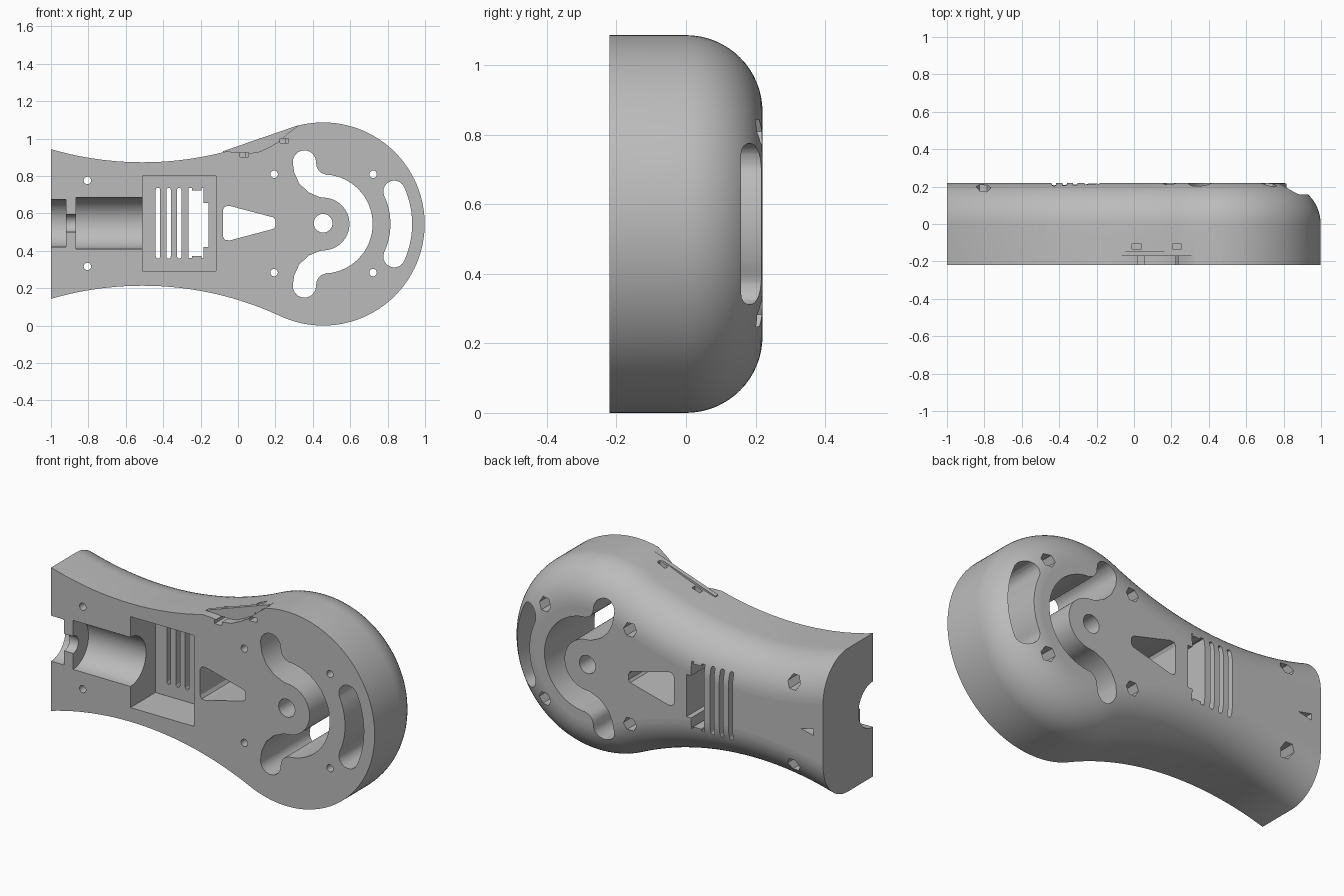
import bpy, bmesh, math
from mathutils import Vector

cube = bpy.data.objects.get("Cube")
if cube:
    bpy.data.objects.remove(cube, do_unlink=True)

MID = 0.543                 # height of the mirror line
FRONT, BACK = -0.22, 0.22
HEAD_X, HEAD_R = 0.455, 0.543
WAIST_X, WAIST_R, WAIST_HALF = -0.51, 1.75, 0.33
FILLET = 0.22

grey = bpy.data.materials.new("plain grey")
grey.use_nodes = True
COLOUR = (0.5, 0.5, 0.5, 1)
grey.diffuse_color = COLOUR
grey.node_tree.nodes["Principled BSDF"].inputs["Base Color"].default_value = COLOUR


def loft(name, rings):
    """Solid from equal-length closed rings of 3D points."""
    bm = bmesh.new()
    loops = [[bm.verts.new(p) for p in ring] for ring in rings]
    n = len(loops[0])
    for a, b in zip(loops, loops[1:]):
        for i in range(n):
            j = (i + 1) % n
            bm.faces.new((a[i], a[j], b[j], b[i]))
    bm.faces.new(loops[0])
    bm.faces.new(loops[-1])
    bmesh.ops.recalc_face_normals(bm, faces=bm.faces)
    mesh = bpy.data.meshes.new(name)
    bm.to_mesh(mesh)
    bm.free()
    mesh.materials.append(grey)
    obj = bpy.data.objects.new(name, mesh)
    bpy.context.collection.objects.link(obj)
    return obj


def prism(name, points, y0, y1):
    return loft(name, [[(x, y, z) for x, z in points] for y in (y0, y1)])


def box(name, x0, x1, z0, z1, y0, y1):
    return prism(name, [(x0, z0), (x1, z0), (x1, z1), (x0, z1)], y0, y1)


def circle(x, z, r, n=32, turn=0.0):
    return [(x + r * math.cos(turn + math.tau * i / n),
             z + r * math.sin(turn + math.tau * i / n)) for i in range(n)]


def groove(name, x0, x1, r):
    """Round channel running along x, centred on the front face."""
    return loft(name, [[(x, FRONT + v, z) for v, z in circle(0, MID + 0.004, r, 48)]
                       for x in (x0, x1)])


def stroke(path, r, steps=10):
    """Outline of a round-ended band following a path."""
    path = [Vector(p) for p in path]
    left, right = [], []
    for i, p in enumerate(path):
        t = (path[min(i + 1, len(path) - 1)] - path[max(i - 1, 0)]).normalized()
        side = Vector((-t.y, t.x)) * r
        left.append(p + side)
        right.append(p - side)

    def cap(centre, start):
        out = []
        for k in range(1, steps):
            a = -math.pi * k / steps
            c, s = math.cos(a), math.sin(a)
            out.append(centre + Vector((start.x * c - start.y * s, start.x * s + start.y * c)))
        return out
    return (left + cap(path[-1], left[-1] - path[-1])
            + right[::-1] + cap(path[0], right[0] - path[0]))


def arc(r, a0, a1, n):
    return [(HEAD_X + r * math.cos(a0 + (a1 - a0) * i / n),
             MID + r * math.sin(a0 + (a1 - a0) * i / n)) for i in range(n + 1)]


def outline(inset):
    """Body outline: concave waist arc running tangent into the round head."""
    join = math.asin((HEAD_X - WAIST_X) / (WAIST_R + HEAD_R))
    big = WAIST_R + inset
    start = -math.asin((1 + WAIST_X) / big)
    upper = []
    for i in range(28):
        a = start + (join - start) * i / 28
        upper.append((WAIST_X + big * math.sin(a),
                      WAIST_HALF + WAIST_R - big * math.cos(a)))
    for i in range(41):
        a = math.pi / 2 + join - (math.pi / 2 + join) * i / 40
        upper.append((HEAD_X + (HEAD_R - inset) * math.cos(a),
                      (HEAD_R - inset) * math.sin(a)))
    lower = [(x, -h) for x, h in upper[-2::-1]]
    return [(x, MID + h) for x, h in upper + lower]


# Body shell with a rounded back edge
layers = [(FRONT, 0.0)]
for i in range(17):
    a = math.pi / 2 * i / 16
    layers.append((FILLET * math.sin(a), FILLET * (1 - math.cos(a))))
body = loft("handle_shell", [[(x, y, z) for x, z in outline(d)] for y, d in layers])

cutters = []
OUT0, OUT1 = FRONT - 0.05, BACK + 0.05

# Stepped round channel and rectangular pocket
cutters += [groove("end_channel", -1.05, -0.92, 0.127),
            groove("neck_channel", -0.93, -0.855, 0.048),
            groove("main_channel", -0.865, -0.45, 0.137),
            box("pocket", -0.51, -0.117, 0.292, 0.80, OUT0, 0.0)]

# Vent slots and stepped window
for x in (-0.428, -0.371, -0.314):
    cutters.append(prism("vent_slot", stroke([(x, 0.37), (x, 0.725)], 0.012, 6), -0.05, OUT1))
cutters.append(prism("window", [
    (-0.265, 0.36), (-0.245, 0.36), (-0.245, 0.372), (-0.195, 0.372), (-0.195, 0.36),
    (-0.185, 0.36), (-0.185, 0.42), (-0.157, 0.42), (-0.157, 0.655), (-0.185, 0.655),
    (-0.185, 0.735), (-0.195, 0.735), (-0.195, 0.723), (-0.245, 0.723), (-0.245, 0.735),
    (-0.265, 0.735)], -0.05, OUT1))

# Tapered opening
cutters.append(prism("tapered_opening", [
    (-0.08, 0.475), (-0.07, 0.458), (-0.045, 0.455), (0.19, 0.517), (0.2, 0.53),
    (0.2, 0.565), (0.19, 0.578), (-0.045, 0.64), (-0.07, 0.637), (-0.08, 0.62)], OUT0, OUT1))

# Curved openings and pivot hole in the head
hook = [(0.355, 0.875), (0.36, 0.835), (0.378, 0.796), (0.41, 0.765)]
band = (hook + arc(0.203, math.pi / 2, -math.pi / 2, 32)
        + [(x, 2 * MID - z) for x, z in reversed(hook)])
cutters += [prism("hooked_opening", stroke(band, 0.062), OUT0, OUT1),
            prism("rim_opening", stroke(arc(0.418, 0.43, -0.43, 20), 0.058), OUT0, OUT1),
            prism("pivot_hole", circle(HEAD_X, MID + 0.004, 0.05), OUT0, OUT1)]

# Screw holes with hexagonal recesses at the back
for x, dz in ((-0.805, 0.23), (0.193, 0.263), (0.722, 0.263)):
    for side in (-1, 1):
        z = MID + 0.003 + side * dz
        cutters += [prism("screw_hole", circle(x, z, 0.02, 20), OUT0, OUT1),
                    prism("nut_recess", circle(x, z, 0.04, 6), 0.1, OUT1)]

# Small tapered notch near the open end
cutters.append(prism("back_notch", [(-0.94, MID - 0.018), (-0.94, MID + 0.018),
                                    (-0.86, MID)], 0.12, OUT1))

# Clip recess in the front edge, with two tie tunnels
cutters.append(prism("clip_recess", [
    (-0.09, 0.93), (-0.02, 0.929), (0.05, 0.92), (0.11, 0.928), (0.17, 0.955),
    (0.22, 0.985), (0.27, 1.03), (0.33, 1.075), (0.33, 1.15), (-0.09, 1.15)], OUT0, -0.17))
for x, z in ((0.015, 0.9), (0.23, 0.975)):
    cutters += [box("tie_tunnel", x - 0.025, x + 0.025, z, z + 0.2, -0.135, -0.108),
                box("tie_mouth", x - 0.005, x + 0.04, z, z + 0.024, OUT0, -0.12)]

for cutter in cutters:
    cutter.hide_render = True
    mod = body.modifiers.new("cut", 'BOOLEAN')
    mod.operation = 'DIFFERENCE'
    mod.solver = 'EXACT'
    mod.object = cutter
bpy.context.view_layer.update()
cut_mesh = bpy.data.meshes.new_from_object(
    body.evaluated_get(bpy.context.evaluated_depsgraph_get()))
body.modifiers.clear()
body.data = cut_mesh
for cutter in cutters:
    bpy.data.objects.remove(cutter, do_unlink=True)

# Straight clip lip bridging the waist
prism("clip_lip", [(-0.08, 0.925), (0.12, 0.975), (0.32, 1.06),
                   (0.32, 1.07), (-0.08, 0.932)], -0.17, -0.145)

# Smooth the curved walls, keep the planar faces flat
bpy.ops.object.select_all(action='DESELECT')
body.select_set(True)
bpy.context.view_layer.objects.active = body
bpy.ops.object.shade_smooth_by_angle(angle=math.radians(30))
for poly in body.data.polygons:
    if max(abs(c) for c in poly.normal) > 0.9999:
        poly.use_smooth = False
